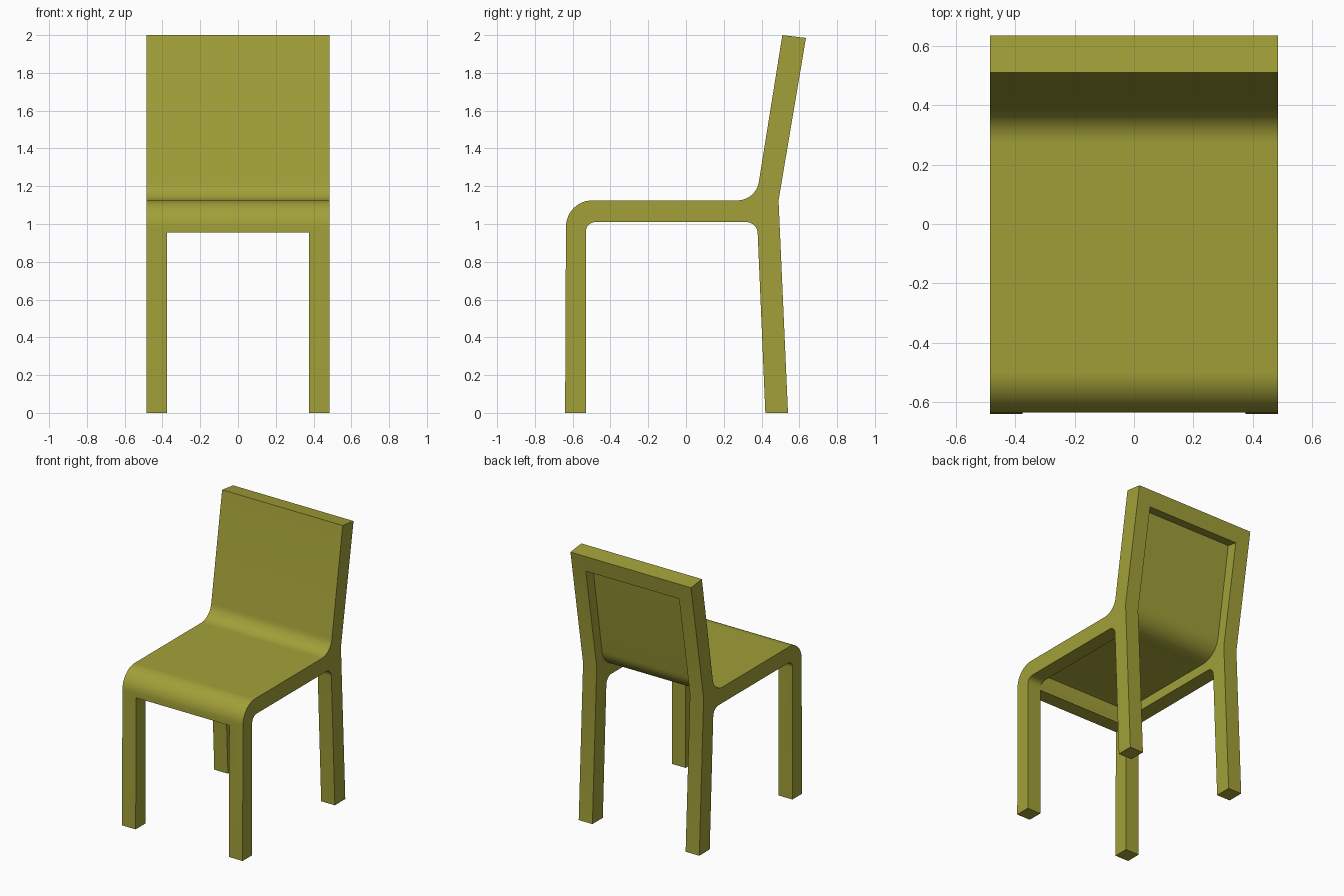
import bpy
import bmesh
from math import sin, tan
from mathutils import Vector

cube = bpy.data.objects.get("Cube")
if cube:
    bpy.data.objects.remove(cube, do_unlink=True)

HALF_WIDTH = 0.485
LEG = 0.11
STEPS = 12


def rounded(points):
    """Return the (y, z) outline with an arc at each corner that has a radius."""
    result = []
    for i, (y, z, radius) in enumerate(points):
        corner = Vector((y, z))
        if not radius:
            result.append(corner)
            continue
        before = (Vector(points[i - 1][:2]) - corner).normalized()
        after = (Vector(points[(i + 1) % len(points)][:2]) - corner).normalized()
        half = before.angle(after) / 2
        centre = corner + (before + after).normalized() * (radius / sin(half))
        length = radius / tan(half)
        start = corner + before * length - centre
        end = corner + after * length - centre
        for k in range(STEPS + 1):
            arm = start.normalized().slerp(end.normalized(), k / STEPS)
            result.append(centre + arm.normalized() * radius)
    return result


def prism(name, outline, half_width):
    """Extrude a (y, z) outline along x."""
    bm = bmesh.new()
    face = bm.faces.new([bm.verts.new((-half_width, p.x, p.y)) for p in outline])
    moved = bmesh.ops.extrude_face_region(bm, geom=[face], use_keep_orig=True)["geom"]
    bmesh.ops.translate(bm, vec=(2 * half_width, 0, 0),
                        verts=[v for v in moved if isinstance(v, bmesh.types.BMVert)])
    bmesh.ops.recalc_face_normals(bm, faces=bm.faces)
    mesh = bpy.data.meshes.new(name)
    bm.to_mesh(mesh)
    bm.free()
    obj = bpy.data.objects.new(name, mesh)
    bpy.context.collection.objects.link(obj)
    return obj


# Side silhouette: front leg, seat, backrest and back leg (y, z, corner radius)
chair = prism("chair_frame", rounded([
    (-0.64, 0, 0), (-0.635, 1.125, 0.14), (0.37, 1.125, 0.115),
    (0.51, 2.0, 0), (0.635, 1.985, 0), (0.49, 1.125, 0), (0.54, 0, 0),
    (0.42, 0, 0), (0.377, 1.01, 0.06), (-0.53, 1.01, 0.05), (-0.53, 0, 0),
]), HALF_WIDTH)

# Space between the legs and behind the thin seat and back panel;
# leaves a front bar and a top rail at full thickness
cutter = prism("leg_gap_cutter", rounded([
    (-0.8, -0.1, 0), (-0.8, 0.955, 0), (-0.525, 0.955, 0), (-0.525, 1.075, 0),
    (-0.49, 1.08, 0), (0.408, 1.08, 0.16), (0.536, 1.88, 0),
    (0.8, 1.838, 0), (0.8, -0.1, 0),
]), HALF_WIDTH - LEG)
cutter.hide_render = True

bpy.ops.object.select_all(action='DESELECT')
bpy.context.view_layer.objects.active = chair
chair.select_set(True)
cut = chair.modifiers.new("leg_gap", 'BOOLEAN')
cut.operation = 'DIFFERENCE'
cut.solver = 'EXACT'
cut.object = cutter
bpy.ops.object.modifier_apply(modifier=cut.name)
bpy.data.objects.remove(cutter, do_unlink=True)

# Olive finish
olive = bpy.data.materials.new("olive")
olive.use_nodes = True
colour = (0.36, 0.35, 0.04, 1)
olive.diffuse_color = colour
olive.node_tree.nodes["Principled BSDF"].inputs["Base Color"].default_value = colour
chair.data.materials.clear()
chair.data.materials.append(olive)

bpy.ops.object.shade_smooth_by_angle(angle=0.5)
